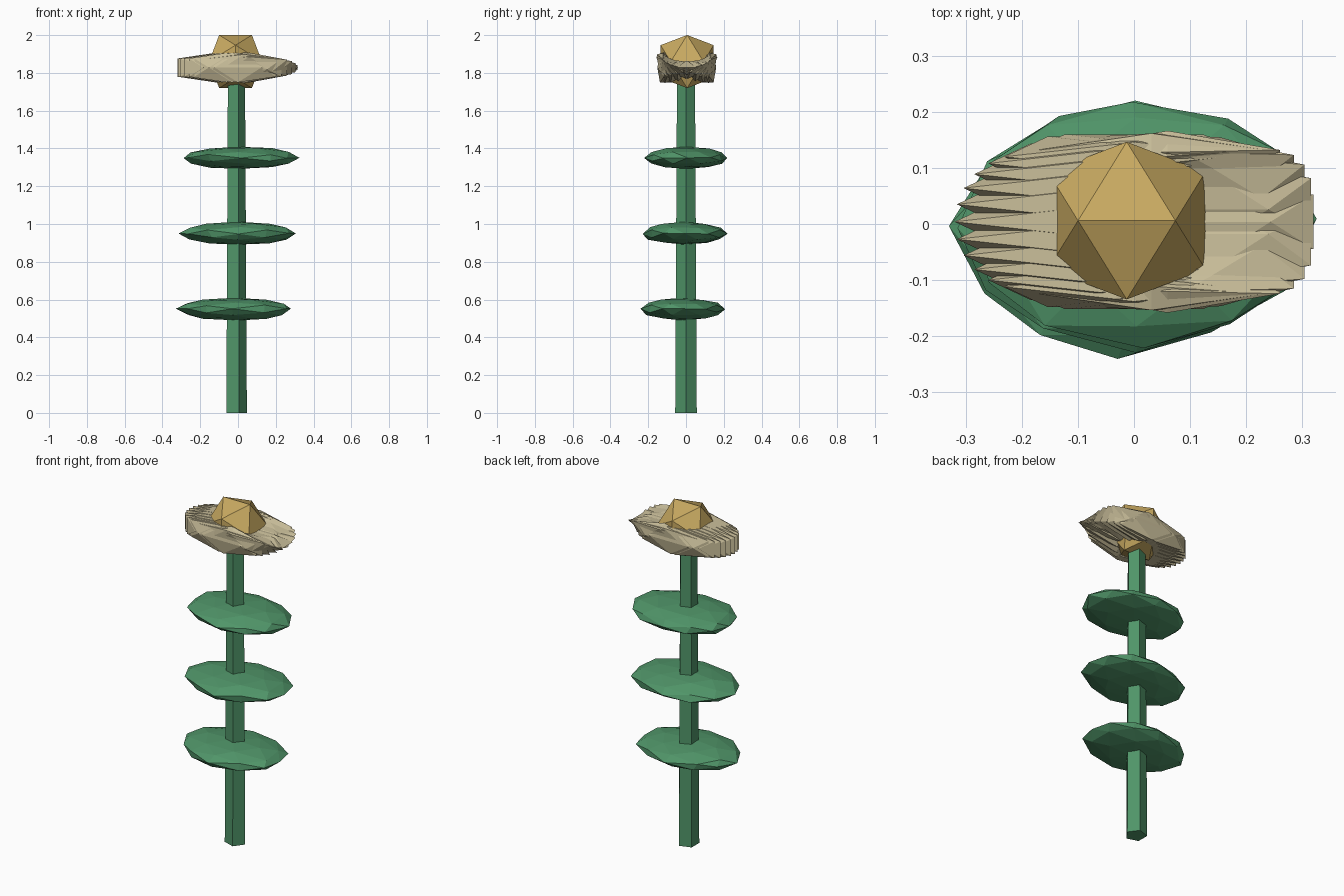
import bpy, bmesh, math, random
from mathutils import Vector, Matrix

if "Cube" in bpy.data.objects:
    bpy.data.objects.remove(bpy.data.objects["Cube"])

random.seed(4)
CX, CY = -0.013, 0.004
PHI = (1 + 5 ** 0.5) / 2


def material(name, rgb):
    m = bpy.data.materials.new(name)
    m.diffuse_color = (*rgb, 1)
    m.use_nodes = True
    m.node_tree.nodes["Principled BSDF"].inputs["Base Color"].default_value = m.diffuse_color
    return m


green = material("green", (0.08, 0.30, 0.14))
tan = material("tan", (0.58, 0.51, 0.32))
gold = material("gold", (0.58, 0.40, 0.12))


def finish(bm, name, mat):
    bmesh.ops.recalc_face_normals(bm, faces=bm.faces)
    me = bpy.data.meshes.new(name)
    bm.to_mesh(me)
    bm.free()
    me.materials.append(mat)
    ob = bpy.data.objects.new(name, me)
    bpy.context.collection.objects.link(ob)
    return ob


def ico(bm, matrix, level=0, jitter=0.0):
    """Icosahedron of radius 1 with an edge on top along x, optionally split once."""
    pts = []
    for a in (-1, 1):
        for b in (-PHI, PHI):
            pts += [Vector((a, 0, b)), Vector((0, b, a)), Vector((b, a, 0))]
    if level:
        pts += [(p + q) / 2 for i, p in enumerate(pts) for q in pts[:i]
                if (p - q).length < 2.1]
    verts = [bm.verts.new(p.normalized()) for p in pts]
    bmesh.ops.convex_hull(bm, input=verts)
    for v in verts:
        if jitter:
            v.co += Vector([random.uniform(-jitter, jitter) for _ in range(3)])
        v.co = matrix @ v.co


def place(x, y, z, sx, sy, sz, roll=0.0):
    return (Matrix.Translation((x, y, z)) @ Matrix.Rotation(roll, 4, 'X')
            @ Matrix.Diagonal((sx, sy, sz, 1)))


# five-sided tapering stem with a corner facing +x
bm = bmesh.new()
bmesh.ops.create_cone(bm, cap_ends=True, segments=5, radius1=0.06, radius2=0.05,
                      depth=1.8, matrix=Matrix.Translation((CX, 0, 0.9))
                      @ Matrix.Rotation(-math.pi / 2, 4, 'Z'))
finish(bm, "stem", green)

# three flattened, slightly uneven leaf discs
for i, (x, y, z) in enumerate([(-0.017, -0.013, 0.55), (0.004, -0.008, 0.95),
                               (0.008, 0.005, 1.35)]):
    bm = bmesh.new()
    ico(bm, place(x, y, z, 0.307, 0.222, 0.06), 1, 0.045)
    finish(bm, f"leaf_{i + 1}", green)

# ring of long petals, flat on the right and turning upright to the left
bm = bmesh.new()
count = 24
for i in range(count):
    a = math.tau * i / count
    if a > math.pi:
        a -= math.tau
    roll = math.copysign(min(abs(a), math.pi / 2), a)
    ico(bm, place(CX + 0.013 + 0.12 * math.cos(a), CY + 0.12 * math.sin(a), 1.828,
                  0.235, 0.092, 0.042, roll))
finish(bm, "petals", tan)

# faceted flower centre
bm = bmesh.new()
ico(bm, place(CX, 0.006, 1.86, 0.165, 0.165, 0.165))
finish(bm, "flower_centre", gold)
